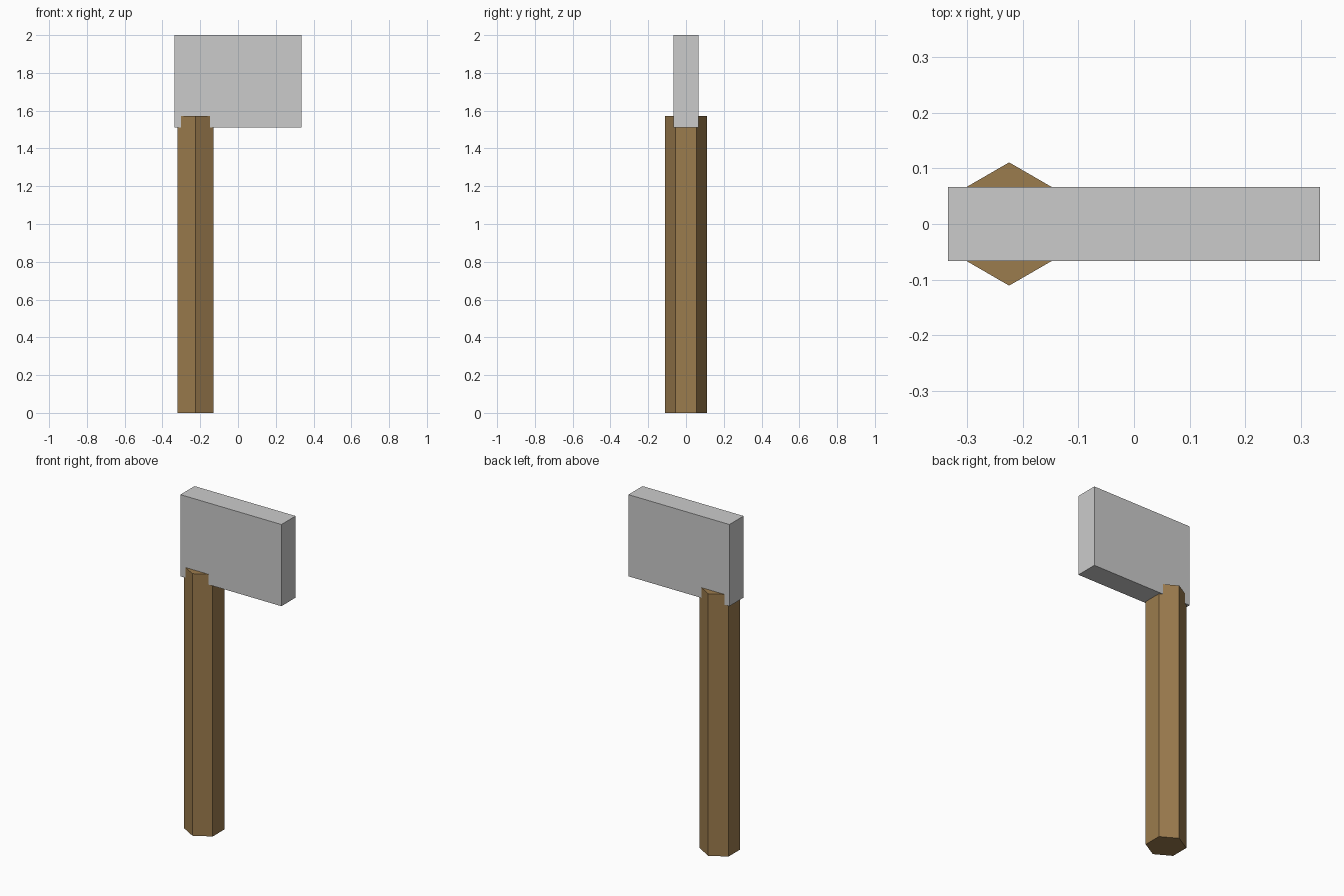
import bpy
import bmesh
from math import sin, cos, pi

if "Cube" in bpy.data.objects:
    bpy.data.objects.remove(bpy.data.objects["Cube"])


def prism(name, profile, z0, z1, color=None):
    """Extrude a flat x/y outline from z0 up to z1."""
    bm = bmesh.new()
    base = bm.faces.new([bm.verts.new((x, y, z0)) for x, y in profile])
    ext = bmesh.ops.extrude_face_region(bm, geom=[base], use_keep_orig=True)
    top = [v for v in ext["geom"] if isinstance(v, bmesh.types.BMVert)]
    bmesh.ops.translate(bm, verts=top, vec=(0, 0, z1 - z0))
    bmesh.ops.recalc_face_normals(bm, faces=bm.faces)
    mesh = bpy.data.meshes.new(name)
    bm.to_mesh(mesh)
    bm.free()
    obj = bpy.data.objects.new(name, mesh)
    bpy.context.collection.objects.link(obj)
    if color:
        mat = bpy.data.materials.new(name + "_material")
        mat.diffuse_color = color
        mat.use_nodes = True
        mat.node_tree.nodes["Principled BSDF"].inputs["Base Color"].default_value = mat.diffuse_color
        mesh.materials.append(mat)
    return obj


# Wooden handle: hexagonal bar with corners pointing front and back
HANDLE_X, RADIUS = -0.225, 0.111
hexagon = [(HANDLE_X - RADIUS * sin(i * pi / 3), RADIUS * cos(i * pi / 3)) for i in range(6)]
prism("handle", hexagon, 0.0, 1.572, (0.33, 0.20, 0.075, 1))

# Flat rectangular blade, overlapping the handle's top end
W, D = 0.335, 0.067
prism("blade", [(-W, -D), (W, -D), (W, D), (-W, D)], 1.51, 2.0)
